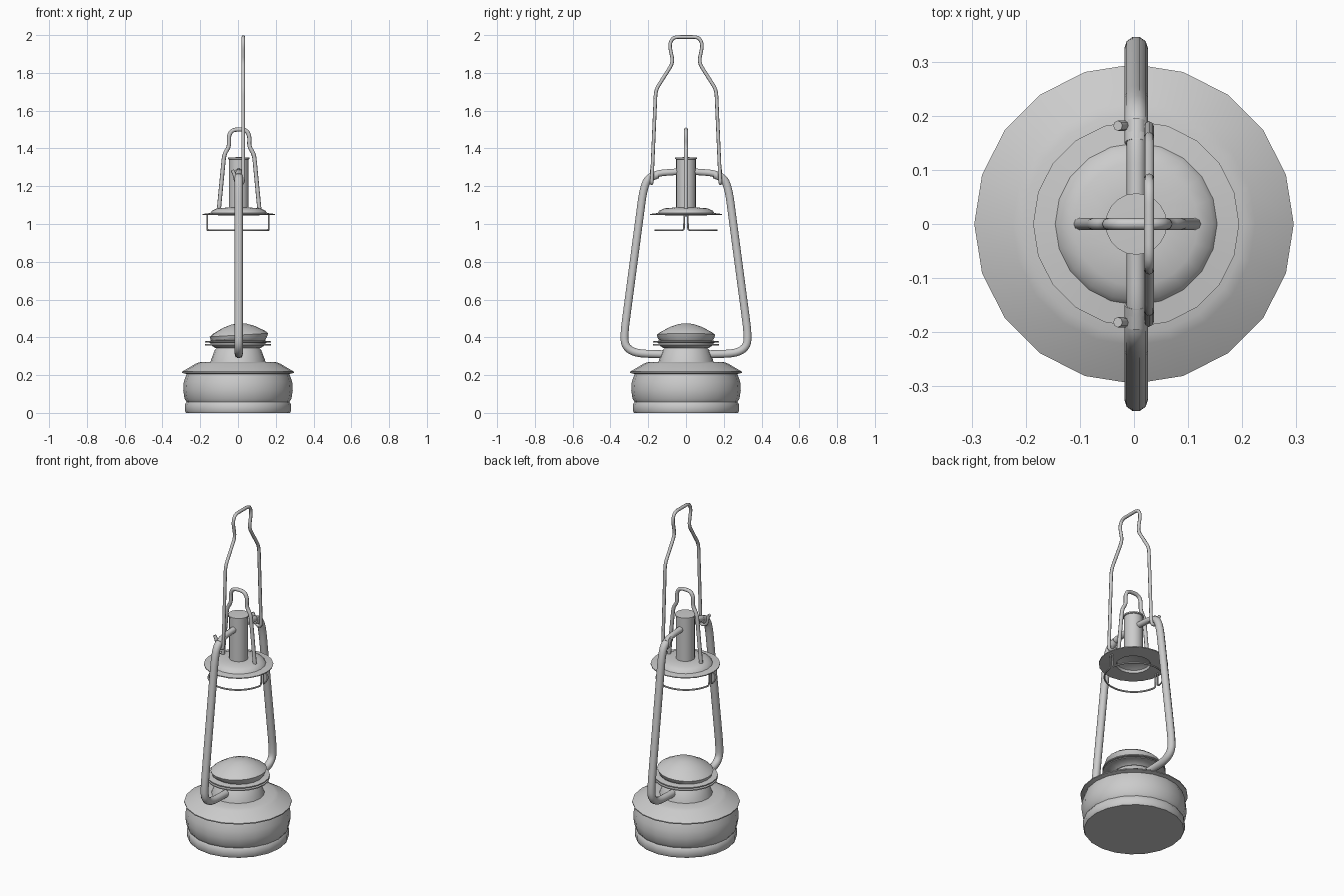
import bpy, bmesh, math
from mathutils import Vector

if "Cube" in bpy.data.objects:
    bpy.data.objects.remove(bpy.data.objects["Cube"])


def smooth(ob, angle=35):
    bpy.ops.object.select_all(action='DESELECT')
    ob.select_set(True)
    bpy.context.view_layer.objects.active = ob
    bpy.ops.object.shade_smooth_by_angle(angle=math.radians(angle))


def lathe(name, profile, cx=0.0, sides=20, tilt=0.0, tilt_from=9.0):
    """Turn an (r, z) profile around a vertical axis; r = 0 closes a pole."""
    bm = bmesh.new()
    rings = []
    for r, z in profile:
        n = 1 if r == 0 else sides
        ring = []
        for i in range(n):
            a = 2 * math.pi * i / sides
            x = r * math.cos(a)
            dz = tilt * x if z > tilt_from else 0
            ring.append(bm.verts.new((cx + x, r * math.sin(a), z + dz)))
        rings.append(ring)
    for a, b in zip(rings, rings[1:]):
        for i in range(sides):
            j = (i + 1) % sides
            if len(a) == 1:
                bm.faces.new((a[0], b[j], b[i]))
            elif len(b) == 1:
                bm.faces.new((a[i], a[j], b[0]))
            else:
                bm.faces.new((a[i], a[j], b[j], b[i]))
    bmesh.ops.recalc_face_normals(bm, faces=bm.faces)
    me = bpy.data.meshes.new(name)
    bm.to_mesh(me)
    bm.free()
    ob = bpy.data.objects.new(name, me)
    bpy.context.collection.objects.link(ob)
    smooth(ob)
    return ob


def rounded(points, d):
    """Replace each inner corner of a polyline by a short curve."""
    p = [Vector(q) for q in points]
    out = [p[0]]
    for a, b, c in zip(p, p[1:], p[2:]):
        s = b + (a - b).normalized() * min(d, (a - b).length * 0.45)
        e = b + (c - b).normalized() * min(d, (c - b).length * 0.45)
        for k in range(5):
            t = k / 4
            out.append(s * (1 - t) ** 2 + b * 2 * t * (1 - t) + e * t * t)
    return out + [p[-1]]


def tube(name, points, radius, bend=0.03, res=2):
    cu = bpy.data.curves.new(name, 'CURVE')
    cu.dimensions = '3D'
    cu.bevel_depth = radius
    cu.bevel_resolution = res
    cu.use_fill_caps = True
    path = rounded(points, bend)
    sp = cu.splines.new('POLY')
    sp.points.add(len(path) - 1)
    for q, v in zip(sp.points, path):
        q.co = (*v, 1)
    ob = bpy.data.objects.new(name, cu)
    bpy.context.collection.objects.link(ob)
    bpy.ops.object.select_all(action='DESELECT')
    ob.select_set(True)
    bpy.context.view_layer.objects.active = ob
    bpy.ops.object.convert(target='MESH')
    smooth(bpy.context.object, 50)


# Fuel tank with overhanging shoulder and tapered neck
lathe("fuel_tank", [
    (0, 0), (0.275, 0), (0.281, 0.01), (0.281, 0.045), (0.272, 0.058),
    (0.283, 0.075), (0.29, 0.12), (0.287, 0.165), (0.272, 0.206),
    (0.296, 0.212), (0.296, 0.218), (0.225, 0.26), (0.205, 0.268),
    (0.146, 0.27), (0.142, 0.283), (0.122, 0.335), (0.112, 0.345), (0, 0.345)])

# Burner: two thin flanges and a slightly lopsided cone
lathe("burner_plate", [
    (0, 0.343), (0.12, 0.343), (0.14, 0.357), (0.175, 0.358), (0.175, 0.364),
    (0.145, 0.366), (0.145, 0.371), (0.175, 0.373), (0.175, 0.379),
    (0.14, 0.383), (0, 0.383)])
lathe("burner_cone", [
    (0, 0.38), (0.135, 0.38), (0.148, 0.392), (0.155, 0.412), (0.14, 0.425),
    (0.085, 0.455), (0.04, 0.47), (0, 0.474)], cx=0.005, tilt=0.06, tilt_from=0.39)

# Hood: wide thin plate with a low dome, hollow underneath
lathe("hood", [
    (0, 1.075), (0.06, 1.073), (0.09, 1.06), (0.095, 1.046), (0.191, 1.048),
    (0.191, 1.053), (0.15, 1.058), (0.142, 1.07), (0.115, 1.083),
    (0.06, 1.087), (0, 1.087)], cx=0.004)

# Chimney with a small lip
lathe("chimney", [
    (0, 1.08), (0.052, 1.08), (0.052, 1.342), (0.057, 1.344), (0.057, 1.352),
    (0, 1.354)], cx=0.004)

# Small lifting handle over the chimney
half = [(0.107, 1.08), (0.079, 1.37), (0.052, 1.41), (0.056, 1.465), (0.036, 1.5)]
tube("chimney_handle",
     [(0.006 - x, 0, z) for x, z in half] + [(0.006 + x, 0, z) for x, z in half[::-1]],
     0.011)

# Wire globe holders: two half rings with upturned ends
for side, label in ((-1, "front"), (1, "back")):
    r = 0.163
    arc = [(r * math.cos(a), side * r * math.sin(a), 0.967)
           for a in [math.radians(4 + 172 * i / 20) for i in range(21)]]
    pts = [(r, side * 0.008, 1.05)] + arc + [(-r, side * 0.008, 1.05)]
    tube("globe_wire_" + label, pts, 0.005, 0.012, 1)

# Side frame tubes, reaching from tank neck to chimney
for s, label in ((-1, "front"), (1, "back")):
    x = 0.004
    tube("frame_tube_" + label, [
        (x, s * 0.11, 0.31), (x, s * 0.27, 0.315), (x, s * 0.325, 0.355),
        (x, s * 0.326, 0.43), (x, s * 0.228, 1.17), (x, s * 0.205, 1.24),
        (x, s * 0.15, 1.262)], 0.022, 0.06, 3)
    tube("frame_stub_" + label,
         [(x, s * 0.19, 1.252), (x, s * 0.14, 1.27), (x, s * 0.04, 1.277)], 0.018, 0.03, 3)

# Tall carrying handle with hooks wrapping under the frame tubes
side = [(-0.03, 0.182, 1.285), (-0.018, 0.182, 1.262), (-0.012, 0.182, 1.222),
        (0.026, 0.182, 1.212), (0.028, 0.18, 1.25), (0.028, 0.16, 1.71),
        (0.028, 0.068, 1.855), (0.028, 0.088, 1.95), (0.028, 0.068, 1.99)]
tube("carrying_handle",
     [(x, -y, z) for x, y, z in side] + side[::-1], 0.0095, 0.03)
